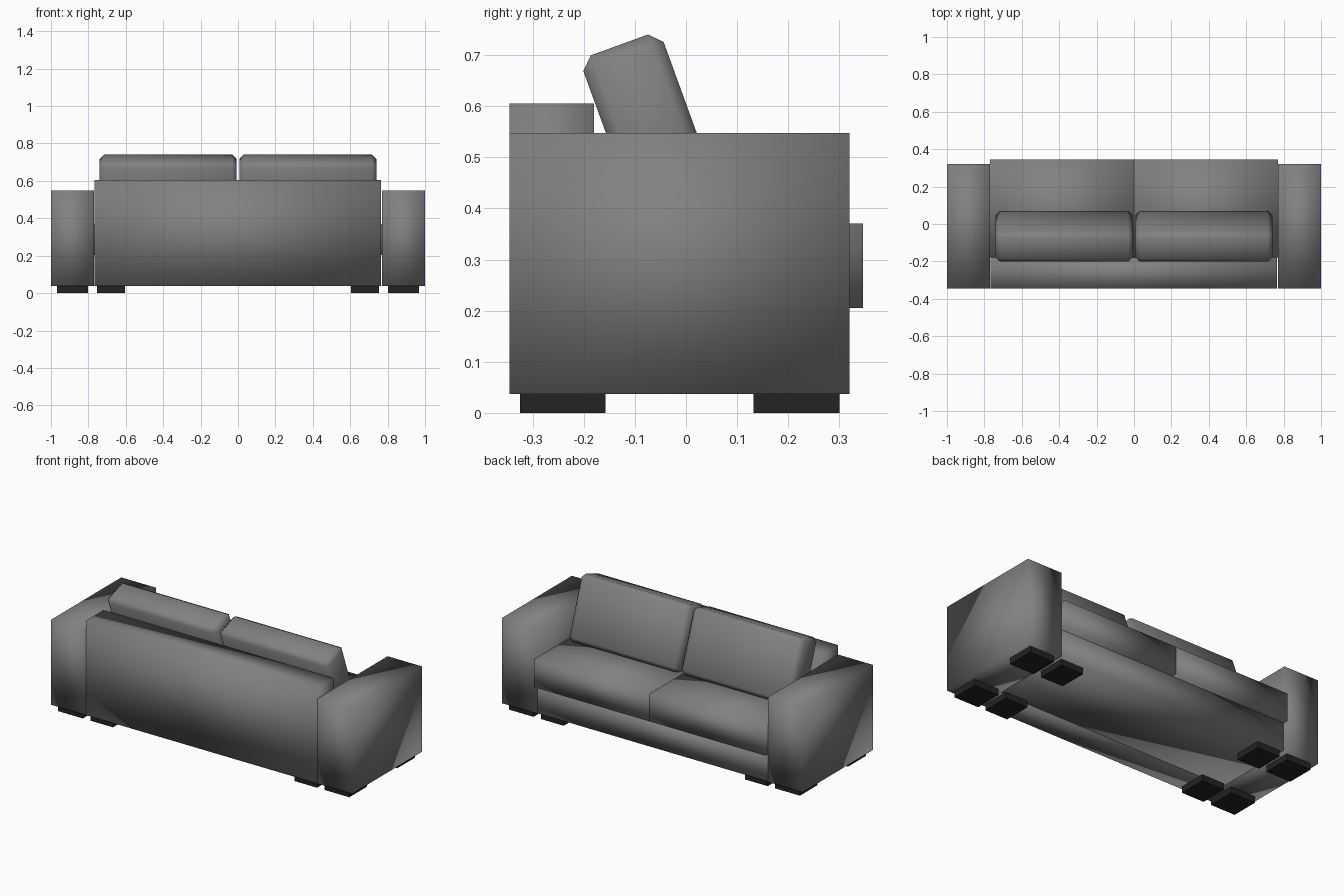
import bpy, bmesh
from math import radians
from mathutils import Matrix, Vector

if "Cube" in bpy.data.objects:
    bpy.data.objects.remove(bpy.data.objects["Cube"])


def material(name, value):
    mat = bpy.data.materials.new(name)
    mat.use_nodes = True
    colour = (value, value, value, 1)
    mat.diffuse_color = colour
    mat.node_tree.nodes["Principled BSDF"].inputs["Base Color"].default_value = colour
    return mat


fabric = material("grey fabric", 0.22)
black = material("black feet", 0.017)


def box(name, x, y, z, mat, smooth=True, chamfer=0, tilt=0):
    """Box from (low, high) ranges; tilt turns it about the world x axis."""
    low, high = (Vector(p) for p in zip(x, y, z))
    bm = bmesh.new()
    bmesh.ops.create_cube(bm, size=1)
    bmesh.ops.scale(bm, vec=high - low, verts=bm.verts)
    if chamfer:
        bmesh.ops.bevel(bm, geom=bm.edges[:], offset=chamfer, segments=1,
                        affect='EDGES')
    bmesh.ops.translate(bm, vec=(low + high) / 2, verts=bm.verts)
    bmesh.ops.rotate(bm, matrix=Matrix.Rotation(tilt, 3, 'X'), verts=bm.verts)
    for face in bm.faces:
        face.smooth = smooth
    mesh = bpy.data.meshes.new(name)
    bm.to_mesh(mesh)
    bm.free()
    mesh.materials.append(mat)
    obj = bpy.data.objects.new(name, mesh)
    bpy.context.collection.objects.link(obj)
    return obj


# Back panel and seat base
box("back_panel", (-0.768, 0.765), (-0.345, -0.18), (0.037, 0.605), fabric)
box("seat_base", (-0.768, 0.765), (-0.18, 0.315), (0.037, 0.205), fabric)

for side, sign in (("left", 1), ("right", -1)):
    def span(a, b):
        return sorted((sign * a, sign * b))

    # Arm, seat cushion and leaning back cushion
    box(side + "_arm", span(0.77, 1), (-0.345, 0.32), (0.037, 0.548), fabric)
    box(side + "_seat_cushion", span(0, 0.769), (-0.18, 0.346), (0.205, 0.37), fabric)
    box(side + "_back_cushion", span(0.007, 0.74), (0.04, 0.207), (0.34, 0.721),
        fabric, chamfer=0.024, tilt=radians(20))

    # Feet under the arm and under the seat
    for place, xs in (("arm", (0.803, 0.967)), ("seat", (0.603, 0.753))):
        for end, ys in (("back", (-0.325, -0.157)), ("front", (0.132, 0.3))):
            box(f"{side}_{place}_{end}_foot", span(*xs), ys, (0, 0.037), black,
                smooth=False)
